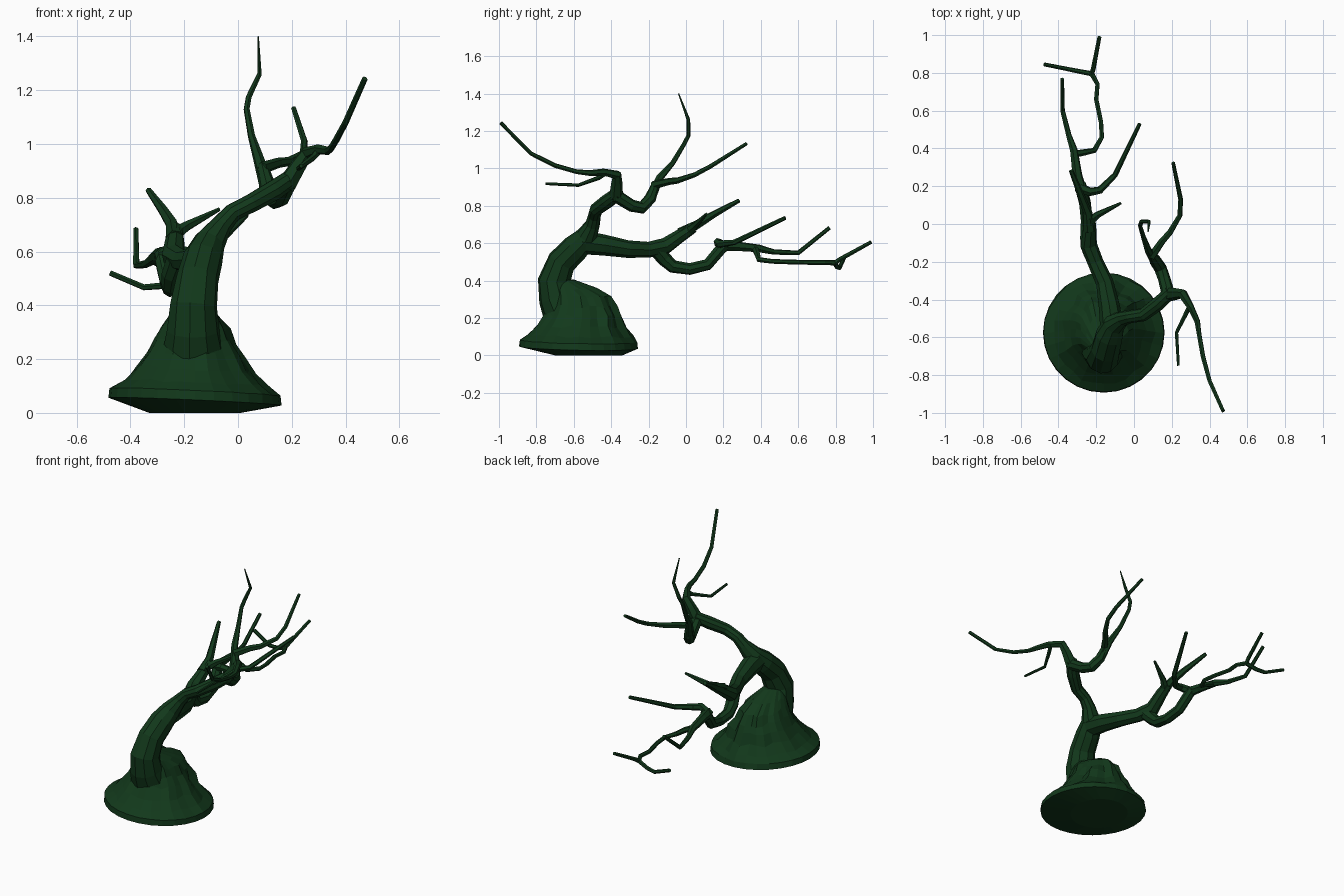
import bpy, bmesh, math, random
from mathutils import Vector

random.seed(4)
green = bpy.data.materials.new("dark_green")
green.diffuse_color = (0.006, 0.04, 0.011, 1)


def finish(name, bm):
    bmesh.ops.recalc_face_normals(bm, faces=bm.faces)
    mesh = bpy.data.meshes.new(name)
    bm.to_mesh(mesh)
    bm.free()
    mesh.materials.append(green)
    obj = bpy.data.objects.new(name, mesh)
    bpy.context.collection.objects.link(obj)
    return obj


def skin(bm, rings):
    """Bridge equal-length vertex rings and cap both ends."""
    n = len(rings[0])
    for a, b in zip(rings, rings[1:]):
        for i in range(n):
            j = (i + 1) % n
            bm.faces.new((a[i], a[j], b[j], b[i]))
    bm.faces.new(rings[0][::-1])
    bm.faces.new(rings[-1])


def limb(name, path, sides=6):
    """Low-poly tapered tube; each path entry is x, y, z, radius."""
    bm = bmesh.new()
    pts = [Vector(p[:3]) for p in path]
    rings, side = [], None
    for k, p in enumerate(pts):
        t = Vector()
        if k:
            t += (p - pts[k - 1]).normalized()
        if k < len(pts) - 1:
            t += (pts[k + 1] - p).normalized()
        t.normalize()
        if side is None:
            side = t.orthogonal()
        side = (side - t * side.dot(t)).normalized()
        up = t.cross(side)
        r = path[k][3] * 1.06
        rings.append([bm.verts.new(p + r * (side * math.cos(a) + up * math.sin(a)))
                      for a in (math.tau * i / sides for i in range(sides))])
    skin(bm, rings)
    return finish(name, bm)


# Root mound: stacked ovals, with gnarled root ridges strongest at the back
bm = bmesh.new()
N = 28
# z, centre y, x radius, y radius, ridge strength
levels = [(0.0, -0.52, 0.17, 0.18, 0), (0.03, -0.575, 0.322, 0.318, 0),
          (0.065, -0.577, 0.318, 0.312, 0.01), (0.11, -0.572, 0.265, 0.275, 0.05),
          (0.16, -0.565, 0.215, 0.235, 0.07), (0.215, -0.555, 0.18, 0.20, 0.08),
          (0.265, -0.555, 0.15, 0.18, 0.08), (0.315, -0.565, 0.125, 0.16, 0.07),
          (0.36, -0.60, 0.095, 0.12, 0.05), (0.405, -0.655, 0.05, 0.06, 0)]
rings = []
for z, cy, rx, ry, amp in levels:
    ring = []
    for i in range(N):
        a = math.tau * i / N
        back = 0.5 + 0.5 * max(0, math.sin(a + 0.3))
        f = 1 + amp * back * (math.sin(9 * a + 6 * z) + random.uniform(-0.6, 0.6))
        tilt = -0.045 * math.cos(a) * rx - 0.02 * math.sin(a) * ry if z else 0
        dz = tilt + (0.012 if 0 < z < 0.1 else 0) + amp * 0.12 * random.uniform(-1, 1)
        ring.append(bm.verts.new((-0.16 + rx * f * math.cos(a), cy + ry * f * math.sin(a), z + dz)))
    rings.append(ring)
skin(bm, rings)
finish("root_mound", bm)

# Trunk leaning forward, then curling back and up to the crown fork
limb("trunk", [(-.165, -.59, .08, .14), (-.165, -.635, .2, .118), (-.167, -.69, .31, .094),
               (-.165, -.705, .40, .083), (-.15, -.665, .5, .074), (-.13, -.59, .575, .07),
               (-.105, -.53, .635, .056), (-.06, -.50, .70, .038), (-.02, -.49, .745, .033),
               (.05, -.48, .78, .034), (.13, -.42, .825, .037), (.195, -.36, .87, .033)], 10)

# Upper limbs
limb("crown_front_branch", [(.175, -.375, .84, .036), (.225, -.37, .92, .029), (.258, -.37, .965, .025),
                            (.30, -.44, .98, .018), (.335, -.515, .975, .015), (.345, -.585, .982, .012),
                            (.365, -.70, 1.015, .012), (.40, -.83, 1.08, .011), (.472, -.99, 1.243, .01)])
limb("crown_front_twig", [(.30, -.43, .975, .014), (.28, -.465, .95, .012),
                          (.225, -.575, .91, .009), (.235, -.75, .918, .007)])
limb("crown_back_branch", [(.185, -.385, .86, .034), (.16, -.29, .80, .031), (.14, -.235, .79, .032),
                           (.11, -.19, .84, .03), (.09, -.16, .92, .02)], 8)
limb("top_twig", [(.105, -.185, .85, .026), (.075, -.14, .95, .019), (.05, -.07, 1.03, .013),
                  (.032, -.01, 1.13, .011), (.04, .013, 1.175, .011),
                  (.08, .013, 1.26, .009), (.075, -.04, 1.4, .003)])
limb("crown_back_twig", [(.09, -.175, .91, .022), (.15, -.09, .93, .018), (.19, -.045, .935, .016),
                         (.243, .045, .965, .013), (.247, .13, 1.01, .012), (.207, .325, 1.133, .009)])

# Lower limb reaching to the back
limb("lower_branch", [(-.115, -.56, .605, .06), (-.13, -.44, .59, .053), (-.155, -.31, .568, .044),
                      (-.205, -.2, .565, .04), (-.24, -.11, .585, .042), (-.235, -.03, .64, .034),
                      (-.235, .04, .685, .028)], 8)
limb("lower_up_twig", [(-.235, -.03, .65, .032), (-.245, .06, .70, .023), (-.28, .15, .755, .018),
                       (-.333, .283, .828, .011)])
limb("lower_side_spike", [(-.24, .01, .66, .027), (-.19, .05, .695, .018), (-.07, .11, .757, .007)])
limb("lower_bend", [(-.225, -.16, .57, .04), (-.245, -.115, .515, .037), (-.25, -.07, .475, .033),
                    (-.25, .02, .462, .03), (-.26, .115, .485, .03), (-.275, .17, .55, .03),
                    (-.285, .21, .595, .029)], 8)
limb("inner_twig", [(-.285, .19, .59, .026), (-.23, .17, .605, .022), (-.18, .18, .595, .019),
                    (-.10, .26, .605, .014), (.03, .53, .735, .01)])
limb("middle_branch", [(-.28, .175, .585, .03), (-.30, .26, .585, .025), (-.318, .39, .572, .02),
                       (-.345, .47, .553, .014), (-.378, .60, .548, .012), (-.38, .768, .683, .01)])
limb("far_branch", [(-.315, .37, .57, .018), (-.26, .38, .545, .016), (-.21, .39, .512, .014),
                    (-.17, .46, .503, .012), (-.175, .54, .5, .012), (-.2, .66, .497, .012),
                    (-.193, .74, .497, .012), (-.225, .797, .495, .014)])
limb("far_side_twig", [(-.22, .795, .495, .013), (-.29, .808, .472, .012),
                       (-.35, .82, .467, .011), (-.475, .845, .52, .01)])
limb("far_tip", [(-.225, .79, .49, .013), (-.215, .825, .515, .012), (-.183, .99, .606, .01)])
